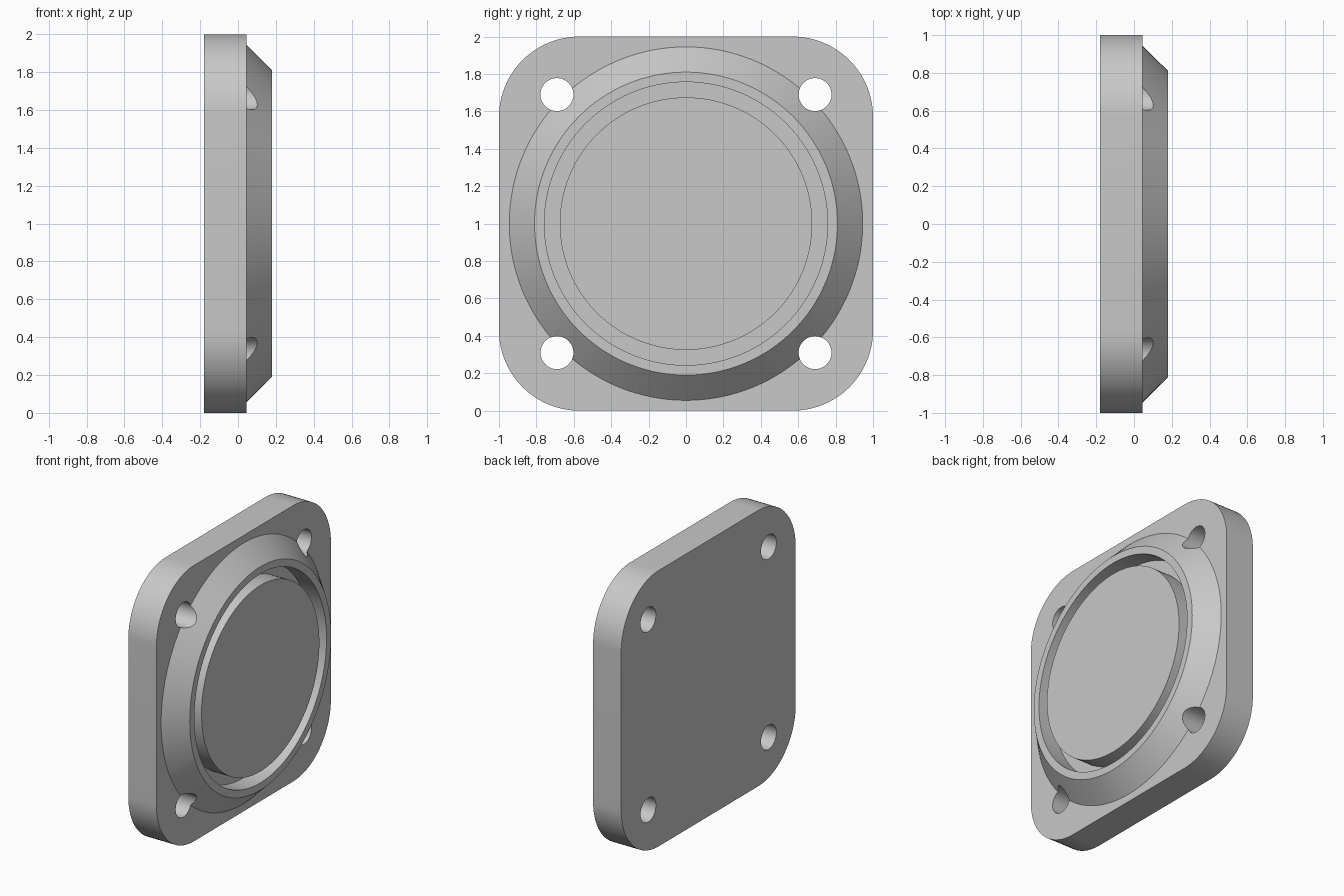
import bpy, bmesh, math
from mathutils import Matrix

if "Cube" in bpy.data.objects:
    bpy.data.objects.remove(bpy.data.objects["Cube"])

BACK, FACE, TOP = -0.18, 0.045, 0.18   # plate back, plate face, collar top along x
SEG = 128

grey = bpy.data.materials.new("light_grey")
grey.diffuse_color = (0.58, 0.58, 0.58, 1)
grey.use_nodes = True
grey.node_tree.nodes["Principled BSDF"].inputs["Base Color"].default_value = grey.diffuse_color


def finish(name, bm):
    bmesh.ops.recalc_face_normals(bm, faces=bm.faces[:])
    mesh = bpy.data.meshes.new(name)
    bm.to_mesh(mesh)
    bm.free()
    mesh.materials.append(grey)
    ob = bpy.data.objects.new(name, mesh)
    bpy.context.collection.objects.link(ob)
    return ob


def rod(name, x0, x1, r, y=0, z=1, seg=SEG):
    """Cylinder lying along x."""
    bm = bmesh.new()
    place = Matrix.Translation(((x0 + x1) / 2, y, z)) @ Matrix.Rotation(math.pi / 2, 4, 'Y')
    bmesh.ops.create_cone(bm, cap_ends=True, segments=seg, radius1=r, radius2=r,
                          depth=x1 - x0, matrix=place)
    return finish(name, bm)


def lathe_ring(name, section):
    """Closed (x, radius) section turned around the x axis."""
    bm = bmesh.new()
    loops = []
    for i in range(SEG):
        a = 2 * math.pi * i / SEG
        loops.append([bm.verts.new((x, r * math.cos(a), 1 + r * math.sin(a)))
                      for x, r in section])
    n = len(section)
    for i in range(SEG):
        p, q = loops[i], loops[(i + 1) % SEG]
        for j in range(n):
            k = (j + 1) % n
            bm.faces.new((p[j], p[k], q[k], q[j]))
    return finish(name, bm)


def rounded_plate(name, half, radius, steps=24):
    """Square plate with rounded corners, extruded along x."""
    bm = bmesh.new()
    c = half - radius
    verts = []
    for q, (sy, sz) in enumerate(((1, 1), (-1, 1), (-1, -1), (1, -1))):
        for i in range(steps + 1):
            a = math.pi / 2 * (q + i / steps)
            verts.append(bm.verts.new((BACK, sy * c + radius * math.cos(a),
                                       1 + sz * c + radius * math.sin(a))))
    face = bm.faces.new(verts)
    top = bmesh.ops.extrude_face_region(bm, geom=[face])["geom"]
    bmesh.ops.translate(bm, vec=(FACE - BACK, 0, 0),
                        verts=[v for v in top if isinstance(v, bmesh.types.BMVert)])
    return finish(name, bm)


# Base plate, bevelled collar and centre disc, leaving a ring groove between them
cover = rounded_plate("flange_cover", 1.0, 0.43)
embed = -0.06
slope = (0.945 - 0.81) / (TOP - FACE)
collar = lathe_ring("collar", [(embed, 0.757), (embed, 0.945), (FACE, 0.945),
                               (TOP, 0.945 - slope * (TOP - FACE)), (TOP, 0.757)])
disc = rod("centre_disc", embed, TOP, 0.675)

# Four bolt holes, cutting into the collar slope too
holes = [rod("bolt_hole_cutter", -0.4, 0.4, 0.088, sy * 0.69, 1 + sz * 0.69, 48)
         for sy in (-1, 1) for sz in (-1, 1)]

bpy.context.view_layer.objects.active = cover
cover.select_set(True)
for other, op in [(collar, 'UNION'), (disc, 'UNION')] + [(h, 'DIFFERENCE') for h in holes]:
    mod = cover.modifiers.new("join", 'BOOLEAN')
    mod.operation, mod.solver, mod.object = op, 'EXACT', other
    bpy.ops.object.modifier_apply(modifier=mod.name)
    bpy.data.objects.remove(other)

bpy.ops.object.shade_smooth_by_angle(angle=math.radians(30))
